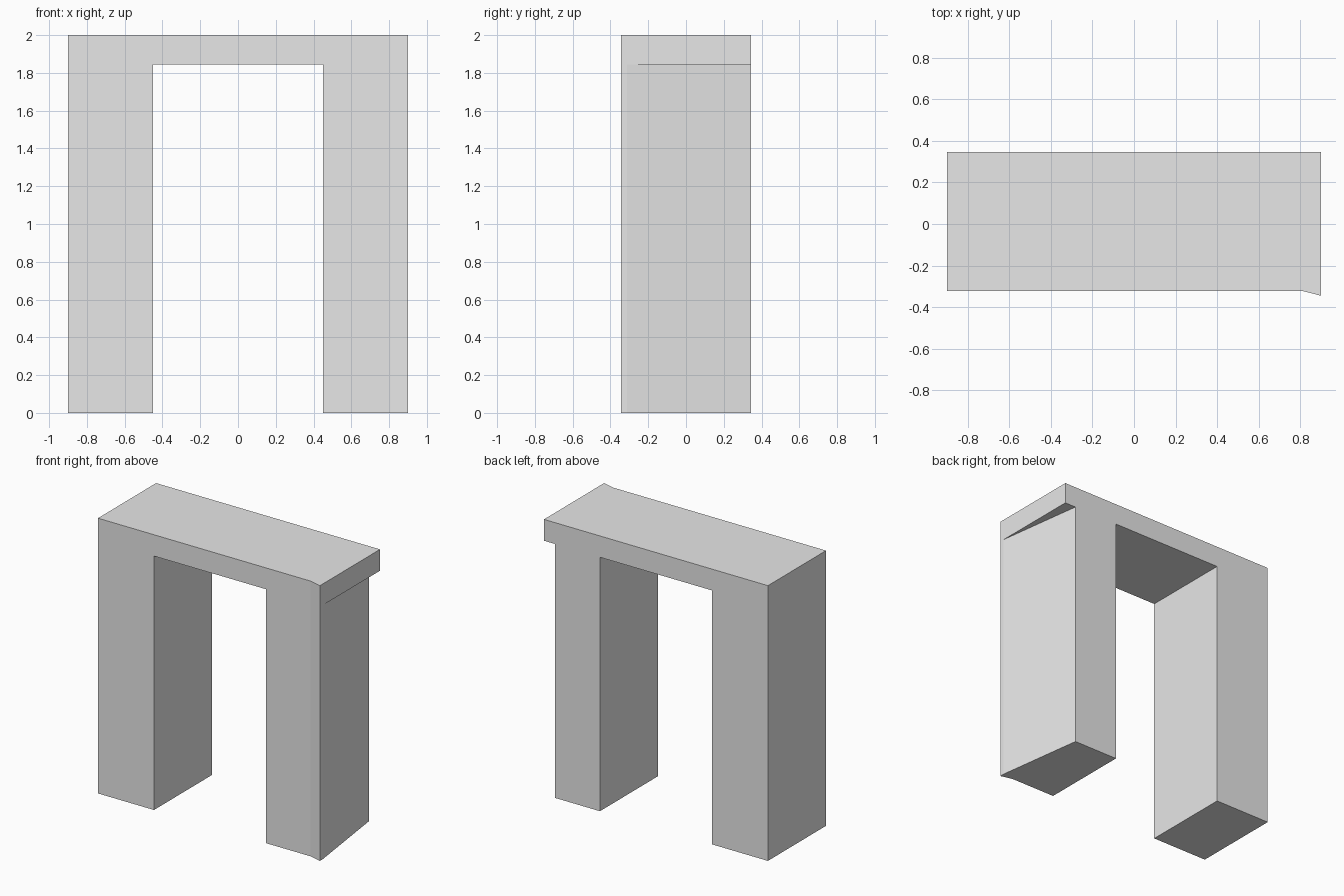
import bpy
import bmesh

cube = bpy.data.objects.get("Cube")
if cube:
    bpy.data.objects.remove(cube, do_unlink=True)

HALF_X, HALF_Y, HEIGHT = 0.9, 0.345, 2.0
LINTEL_Z = 1.845      # underside of the lintel
FRONT_Y = -0.322      # main front plane
STEP_X = 0.81         # where the front corner starts to flare

grey = bpy.data.materials.new("plain grey")
grey.use_nodes = True
grey.diffuse_color = (0.8, 0.8, 0.8, 1)
grey.node_tree.nodes["Principled BSDF"].inputs["Base Color"].default_value = (0.8, 0.8, 0.8, 1)


def prism(name, plan, z0, z1):
    """Extrude a plan outline from z0 up to z1."""
    bm = bmesh.new()
    face = bm.faces.new([bm.verts.new((x, y, z0)) for x, y in plan])
    new = bmesh.ops.extrude_face_region(bm, geom=[face])["geom"]
    top = [v for v in new if isinstance(v, bmesh.types.BMVert)]
    bmesh.ops.translate(bm, verts=top, vec=(0, 0, z1 - z0))
    bmesh.ops.recalc_face_normals(bm, faces=bm.faces)
    mesh = bpy.data.meshes.new(name)
    bm.to_mesh(mesh)
    bm.free()
    mesh.materials.append(grey)
    obj = bpy.data.objects.new(name, mesh)
    bpy.context.collection.objects.link(obj)
    return obj


def cut(target, cutter):
    """Subtract the cutter, then discard it."""
    cutter.hide_render = True
    mod = target.modifiers.new("cut", 'BOOLEAN')
    mod.operation = 'DIFFERENCE'
    mod.solver = 'EXACT'
    mod.object = cutter
    bpy.context.view_layer.objects.active = target
    bpy.ops.object.modifier_apply(modifier=mod.name)
    bpy.data.objects.remove(cutter, do_unlink=True)


# Solid block with a slightly flared front left corner
frame = prism("door_frame", [
    (-HALF_X, FRONT_Y), (STEP_X, FRONT_Y), (HALF_X, -HALF_Y),
    (HALF_X, HALF_Y), (-HALF_X, HALF_Y)], 0, HEIGHT)

# Doorway between the two posts
cut(frame, prism("doorway_cutter", [
    (-0.45, -1), (0.45, -1), (0.45, 1), (-0.45, 1)], -0.2, LINTEL_Z))

# Tapered outer side of the left post, leaving the lintel overhanging
cut(frame, prism("taper_cutter", [
    (0.912, -0.4), (1.1, -0.4), (1.1, 0.5), (0.789, 0.5)], -0.2, LINTEL_Z))
